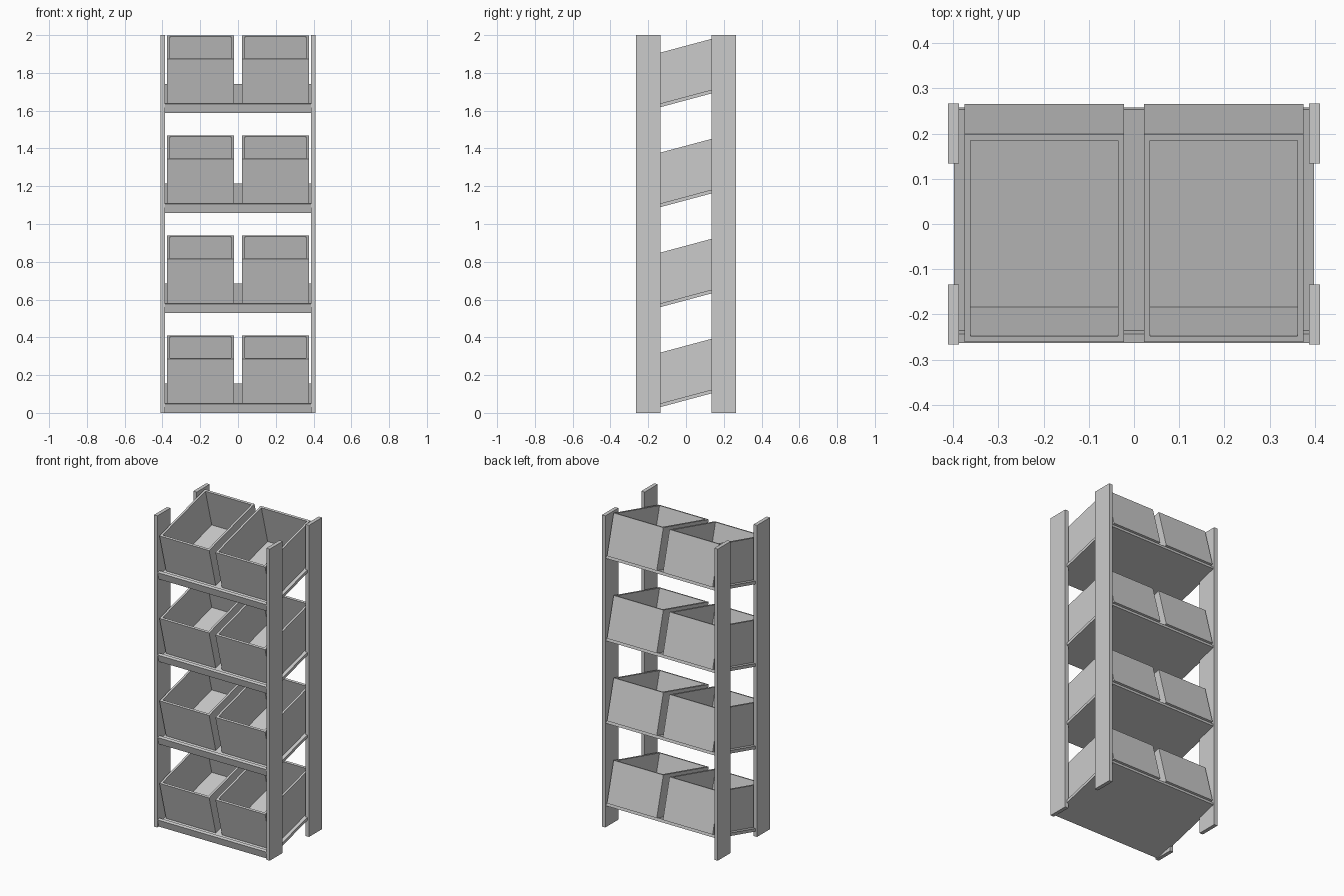
import bpy, bmesh, math
from mathutils import Matrix, Vector

if "Cube" in bpy.data.objects:
    bpy.data.objects.remove(bpy.data.objects["Cube"])

TILT = math.radians(15)
SHELF_T = 0.019      # shelf thickness
WALL = 0.0195        # bin wall thickness
LEVEL_STEP = 0.5293  # height between shelves

grey = bpy.data.materials.new("light grey")
grey.diffuse_color = (0.6, 0.6, 0.6, 1)
grey.use_nodes = True
grey.node_tree.nodes["Principled BSDF"].inputs["Base Color"].default_value = grey.diffuse_color


def box_bmesh(lo, hi):
    bm = bmesh.new()
    bmesh.ops.create_cube(bm, size=1)
    lo, hi = Vector(lo), Vector(hi)
    size, mid = hi - lo, (hi + lo) / 2
    for v in bm.verts:
        v.co = Vector(v.co[i] * size[i] + mid[i] for i in range(3))
    return bm


def finish(name, bm, matrix=None):
    bm.normal_update()
    mesh = bpy.data.meshes.new(name)
    bm.to_mesh(mesh)
    bm.free()
    mesh.materials.append(grey)
    obj = bpy.data.objects.new(name, mesh)
    bpy.context.collection.objects.link(obj)
    if matrix is not None:
        obj.matrix_world = matrix
    return obj


def open_bin(lo, hi, floor):
    """Box hollowed out from its top face."""
    bm = box_bmesh(lo, hi)
    bm.normal_update()
    top = max(bm.faces, key=lambda f: f.calc_center_median().z)
    bmesh.ops.inset_region(bm, faces=[top], thickness=WALL)
    inner = bmesh.ops.extrude_discrete_faces(bm, faces=[top])["faces"][0]
    for v in inner.verts:
        v.co.z = lo[2] + floor
    return bm


# Four upright posts
for sx in (-1, 1):
    for sy, label in ((-1, "front"), (1, "back")):
        x = sorted((sx * 0.387, sx * 0.411))
        y = sorted((sy * 0.134, sy * 0.266))
        side = "left" if sx < 0 else "right"
        finish(f"{label}_{side}_post", box_bmesh((x[0], y[0], 0), (x[1], y[1], 2)))

# Four tilted shelves, each with a front lip and two open bins
for level in range(4):
    frame = (Matrix.Translation((0, -0.25, level * LEVEL_STEP))
             @ Matrix.Rotation(TILT, 4, 'X'))
    n = level + 1
    finish(f"shelf_{n}", box_bmesh((-0.398, 0, 0), (0.398, 0.526, SHELF_T)), frame)
    finish(f"shelf_lip_{n}", box_bmesh((-0.388, 0, SHELF_T), (0.388, 0.02, 0.049)), frame)
    for side, x0, x1 in (("left", -0.375, -0.022), ("right", 0.022, 0.375)):
        bm = open_bin((x0, 0.063, SHELF_T), (x1, 0.539, 0.279), 0.01)
        finish(f"{side}_bin_{n}", bm, frame)
